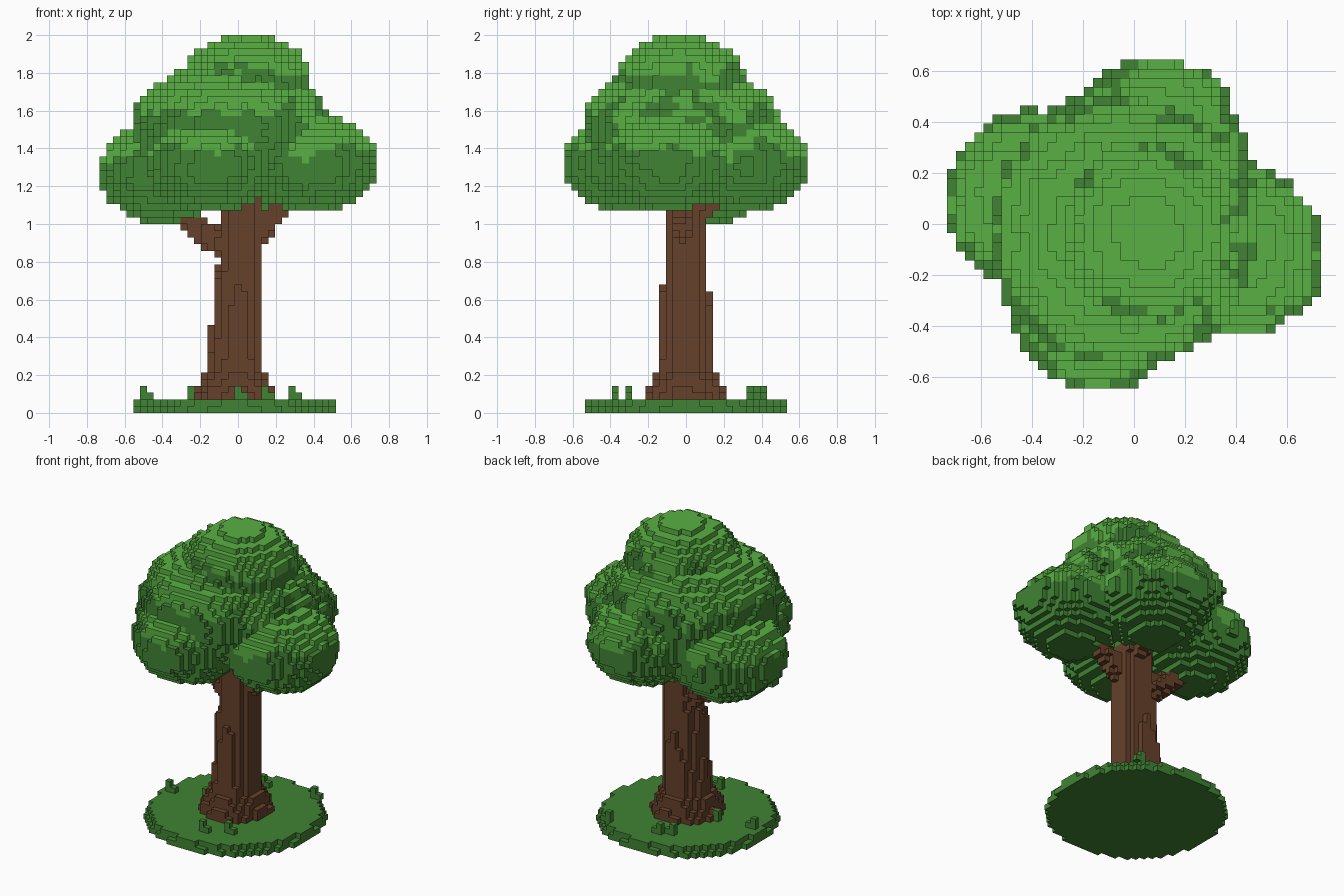
import bpy, bmesh, math
from mathutils import Vector, noise

if "Cube" in bpy.data.objects:
    bpy.data.objects.remove(bpy.data.objects["Cube"], do_unlink=True)

V = 2 / 56  # voxel size


def material(name, color):
    m = bpy.data.materials.new(name)
    m.use_nodes = True
    m.diffuse_color = (*color, 1)
    bsdf = m.node_tree.nodes["Principled BSDF"]
    bsdf.inputs["Base Color"].default_value = (*color, 1)
    bsdf.inputs["Roughness"].default_value = 0.9
    return m


LIGHT = material("light leaf green", (0.102, 0.435, 0.057))
DARK = material("dark leaf green", (0.051, 0.228, 0.033))
BARK = material("bark brown", (0.130, 0.053, 0.023))

DIRS = [Vector(d) for d in ((1, 0, 0), (-1, 0, 0), (0, 1, 0), (0, -1, 0), (0, 0, 1), (0, 0, -1))]


def center(cell):
    i, j, k = cell
    return Vector((i * V, (j + 0.5) * V, (k + 0.5) * V))


def cell_at(x, y, z):
    return (round(x / V), math.floor(y / V), math.floor(z / V))


def fill(test, z0, z1):
    """Cells between two heights whose centre passes the test."""
    return {(i, j, k) for i in range(-20, 21) for j in range(-18, 18)
            for k in range(round(z0 / V), round(z1 / V)) if test(center((i, j, k)))}


def build(name, cells, mats, pick=lambda p: 0):
    """Mesh the exposed sides of a set of voxels."""
    bm = bmesh.new()
    verts = {}

    def vert(q):
        key = tuple(round(c * 2 / V) for c in q)
        if key not in verts:
            verts[key] = bm.verts.new(q)
        return verts[key]

    for cell in sorted(cells):
        p = center(cell)
        index = pick(p)
        for d in DIRS:
            if tuple(int(a + b) for a, b in zip(cell, d)) in cells:
                continue
            u = Vector((d.y, d.z, d.x))
            w = d.cross(u)
            corners = [p + (d + u * a + w * b) * V / 2
                       for a, b in ((-1, -1), (1, -1), (1, 1), (-1, 1))]
            face = bm.faces.new([vert(q) for q in corners])
            face.material_index = index
    mesh = bpy.data.meshes.new(name)
    bm.to_mesh(mesh)
    bm.free()
    for m in mats:
        mesh.materials.append(m)
    obj = bpy.data.objects.new(name, mesh)
    bpy.context.collection.objects.link(obj)


# Leaf clumps: centre, horizontal radius, vertical radius
CLUMPS = [
    (Vector((0.05, -0.03, 1.745)), 0.345, 0.26),
    (Vector((-0.04, -0.03, 1.50)), 0.525, 0.36),
    (Vector((0.40, -0.11, 1.32)), 0.34, 0.26),
    (Vector((-0.39, 0.10, 1.27)), 0.345, 0.27),
    (Vector((-0.14, -0.31, 1.32)), 0.34, 0.26),
    (Vector((0.09, 0.31, 1.32)), 0.34, 0.26),
]


def clump_distance(p, clump):
    c, r, h = clump
    d = p - c
    return Vector((d.x / r, d.y / r, d.z / h)).length


def in_canopy(p):
    limit = 1 + 0.06 * noise.noise(p * 10)
    return any(clump_distance(p, c) < limit for c in CLUMPS)


def leaf_colour(p):
    c, r, h = min(CLUMPS, key=lambda c: clump_distance(p, c))
    return 0 if (p.z - c.z) / h > 0.26 + 0.4 * noise.noise(p * 7) else 1


build("canopy", fill(in_canopy, 0.96, 2.0), [LIGHT, DARK], leaf_colour)

# Branches: start, end, start radius, end radius
BRANCHES = [
    (Vector((-0.02, 0, 0.85)), Vector((-0.35, 0.08, 1.07)), 0.085, 0.042),
    (Vector((0.05, 0, 0.91)), Vector((0.26, -0.04, 1.11)), 0.075, 0.045),
    (Vector((0.03, 0.03, 1.02)), Vector((0.08, 0.20, 1.22)), 0.07, 0.05),
]


def in_wood(p):
    # Tapered trunk with vertical ridges and a stepped root flare
    t = min(p.z / 0.9, 1)
    r = 0.158 - 0.045 * t
    if p.z < 0.22:
        r += 0.35 * (0.26 - p.z)
    d = Vector((p.x + 0.02 - 0.035 * t, p.y, 0))
    n = d.normalized()
    r += 0.018 * (1.1 - t) * noise.noise(Vector((n.x * 3, n.y * 3, p.z * 2)))
    if d.length < r:
        return True
    for a, b, r0, r1 in BRANCHES:
        s = max(0, min(1, (p - a).dot(b - a) / (b - a).length_squared))
        if (p - a.lerp(b, s)).length < r0 + (r1 - r0) * s:
            return True
    return False


build("trunk_and_branches", fill(in_wood, 2 * V, 1.25), [BARK])


# Round grass base, its upper layer slightly smaller
def in_base(p):
    return math.hypot(p.x + V / 2, p.y) < (0.54 if p.z < V else 0.522)


build("grass_base", fill(in_base, 0, 2 * V), [DARK])

# Grass tufts: a tall stack of voxels with a short neighbour
tufts = set()
for x, y in ((-0.5, -0.03), (-0.25, 0.02), (0, -0.38), (0.14, -0.3),
             (0.28, 0.41), (-0.14, 0.34), (-0.07, 0.375)):
    i, j, k = cell_at(x, y, 2.5 * V)
    tufts |= {(i, j, k), (i, j, k + 1), (i + 1, j, k)}
build("grass_tufts", tufts, [DARK])
